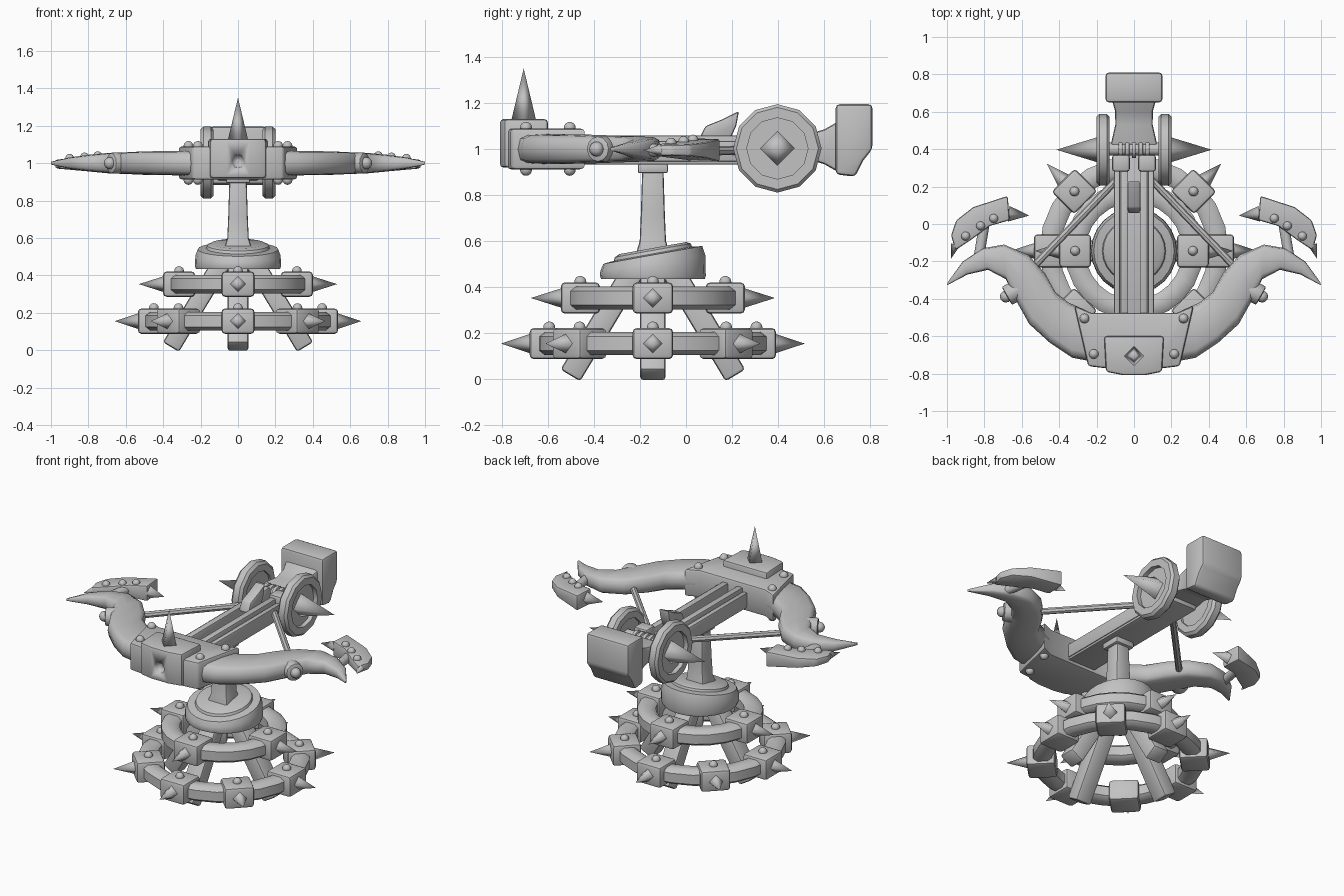
import bpy, bmesh, math
from mathutils import Vector, Matrix

cube = bpy.data.objects.get("Cube")
if cube:
    bpy.data.objects.remove(cube)

GREY = (0.54, 0.54, 0.54, 1)
mat = bpy.data.materials.new("plain grey")
mat.use_nodes = True
mat.diffuse_color = GREY
mat.node_tree.nodes["Principled BSDF"].inputs["Base Color"].default_value = GREY
CY = -0.144  # centre line of the stand


def finish(name, bm, bevel=0, mirror=False, smooth=35):
    bmesh.ops.recalc_face_normals(bm, faces=bm.faces)
    if bevel:
        sharp = [e for e in bm.edges if len(e.link_faces) == 2 and e.calc_face_angle() > 0.5]
        bmesh.ops.bevel(bm, geom=sharp, offset=bevel, segments=2, profile=0.5,
                        affect='EDGES', clamp_overlap=True)
    me = bpy.data.meshes.new(name)
    bm.to_mesh(me)
    bm.free()
    me.materials.append(mat)
    me.shade_smooth()
    me.set_sharp_from_angle(angle=math.radians(smooth))
    ob = bpy.data.objects.new(name, me)
    bpy.context.collection.objects.link(ob)
    if mirror:
        ob.modifiers.new("Mirror", 'MIRROR').use_mirror_merge = False
    return ob


def loft(name, rings, closed=False, **kw):
    """Skin a list of equal-length rings of points."""
    bm = bmesh.new()
    vs = [[bm.verts.new(p) for p in r] for r in rings]
    n = len(vs[0])
    for i in range(len(vs) if closed else len(vs) - 1):
        a, b = vs[i], vs[(i + 1) % len(vs)]
        for j in range(n):
            bm.faces.new((a[j], a[(j + 1) % n], b[(j + 1) % n], b[j]))
    if not closed:
        bm.faces.new(vs[0])
        bm.faces.new(vs[-1])
    return finish(name, bm, **kw)


def prism(name, pts, lo, hi, axis='z', **kw):
    place = (lambda p, t: (p[0], p[1], t)) if axis == 'z' else (lambda p, t: (t, p[0], p[1]))
    return loft(name, [[place(p, t) for p in pts] for t in (lo, hi)], **kw)


def box(name, centre, size, matrix=Matrix(), **kw):
    bm = bmesh.new()
    bmesh.ops.create_cube(bm, size=1, matrix=matrix @ Matrix.Translation(centre)
                          @ Matrix.Diagonal((*size, 1)))
    return finish(name, bm, **kw)


def rod(name, a, b, r1, r2=None, sides=12, **kw):
    a, b = Vector(a), Vector(b)
    m = Matrix.Translation((a + b) / 2) @ (b - a).to_track_quat('Z', 'Y').to_matrix().to_4x4()
    bm = bmesh.new()
    bmesh.ops.create_cone(bm, cap_ends=True, segments=sides, radius1=r1,
                          radius2=r1 if r2 is None else r2, depth=(b - a).length, matrix=m)
    return finish(name, bm, **kw)


def spike(name, base, tip, r, **kw):
    return rod(name, base, tip, r, 0, 4, smooth=100, **kw)


def ball(name, p, r=0.026, **kw):
    bm = bmesh.new()
    bmesh.ops.create_uvsphere(bm, u_segments=12, v_segments=8, radius=r,
                              matrix=Matrix.Translation(p))
    return finish(name, bm, **kw)


def circle(r, z, n=24, tilt=0):
    return [(r * math.cos(t), CY + r * math.sin(t), z + tilt * r * math.sin(t))
            for t in (2 * math.pi * k / n for k in range(n))]


# Spiked stand rings
for label, z, r, count, reach in (("lower", 0.155, 0.45, 8, 0.66), ("upper", 0.353, 0.315, 4, 0.53)):
    section = [(-.055, -.03), (-.03, -.05), (.03, -.05), (.055, -.03),
               (.055, .03), (.03, .05), (-.03, .05), (-.055, .03)]
    loft(label + "_ring", [circle(r + a, z + b) for a, b in section], closed=True, smooth=50)
    for k in range(count):
        m = Matrix.Translation((0, CY, 0)) @ Matrix.Rotation(2 * math.pi * k / count, 4, 'Z')
        box(f"{label}_ring_block", (r, 0, z), (0.17, 0.176, 0.135), m, bevel=0.018)
        spike(f"{label}_ring_spike", m @ Vector((r + 0.08, 0, z)), m @ Vector((reach, 0, z)), 0.043)
        ball(f"{label}_ring_rivet", m @ Vector((r, 0, z + 0.07)))

# Splayed legs
for k in range(4):
    m = (Matrix.Translation((0, CY, 0)) @ Matrix.Rotation(k * math.pi / 2, 4, 'Z')
         @ Matrix.Translation((0.222, 0, 0.244)) @ Matrix.Rotation(math.radians(-31), 4, 'Y'))
    box("leg", (0, 0, 0), (0.1, 0.112, 0.53), m, bevel=0.015)

# Tilted turntable and post
loft("turntable", [circle(0.225, 0.435), circle(0.23, 0.45), circle(0.228, 0.505, tilt=.15),
                   circle(0.215, 0.54, tilt=.18), circle(0.17, 0.545, tilt=.18),
                   circle(0.165, 0.56, tilt=.18), circle(0.145, 0.57, tilt=.18)])


def square(h, z):
    return [(sx * h, CY + sy * h, z) for sx, sy in ((-1, -1), (1, -1), (1, 1), (-1, 1))]


loft("post", [square(.075, .54), square(.057, .6), square(.052, .72), square(.046, .92)], bevel=0.012)
box("post_cap", (0, CY, 0.915), (0.13, 0.13, 0.04), bevel=0.008)

# Stock with paired rails
box("stock", (0, -0.03, 0.962), (0.2, 0.96, 0.06), bevel=0.008)
box("inner_rail", (0.052, -0.08, 1.01), (0.042, 0.8, 0.1), bevel=0.008, mirror=True)
box("outer_rail", (0.09, -0.08, 0.99), (0.032, 0.8, 0.09), bevel=0.008, mirror=True)

# Housing at the middle of the bow
half = [(.23, -.475), (.32, -.435), (.245, -.76), (.12, -.775)]
prism("bow_housing", half + [(-x, y) for x, y in reversed(half)], 0.912, 1.09, bevel=0.015)
half = [(.16, -.6), (.15, -.79), (.06, -.808)]
front = prism("front_box", half + [(-x, y) for x, y in reversed(half)], 0.92, 1.13, bevel=0.015)
cutter = ball("hole_cutter", (0, -0.808, 1.01), 0.036)
cutter.hide_render = True
cut = front.modifiers.new("Hole", 'BOOLEAN')
cut.operation, cut.object = 'DIFFERENCE', cutter
bpy.context.view_layer.objects.active = front
bpy.ops.object.modifier_apply(modifier="Hole")
bpy.data.objects.remove(cutter)
spike("top_spike", (0, -0.705, 1.12), (0, -0.705, 1.35), 0.055)
for x, y in ((.265, -.505), (.215, -.695)):
    for z in (0.91, 1.092):
        ball("housing_rivet", (x, y, z), mirror=True)

# Curved bow arms: front edge, back edge, half height
arm = [((.2, -.74), (.26, -.46), .066), ((.33, -.715), (.35, -.42), .065),
       ((.45, -.635), (.42, -.365), .064), ((.56, -.535), (.475, -.265), .062),
       ((.63, -.41), (.565, -.165), .058), ((.685, -.295), (.695, -.11), .055),
       ((.78, -.245), (.81, -.13), .045), ((.89, -.27), (.915, -.2), .03),
       ((1.0, -.328), (.995, -.31), .008)]
rings = []
for f, b, h in arm:
    f, b = Vector((*f, 1.0)), Vector((*b, 1.0))
    ring = []
    for k in range(12):
        t = 2 * math.pi * k / 12
        c, s = math.cos(t), math.sin(t)
        squash = lambda v: math.copysign(abs(v) ** 0.52, v)
        ring.append((f + b) / 2 + (f - b) / 2 * squash(c) + Vector((0, 0, h * squash(s))))
    rings.append(ring)
loft("bow_arm", rings, mirror=True, smooth=60)
rod("arm_boss", (.61, -.345, 1.0), (.68, -.385, 1.0), 0.057, bevel=0.01, mirror=True)
ball("arm_boss_knob", (.685, -.388, 1.0), 0.032, mirror=True)


# Curved blades carried by the arms, thinner towards the outer end
def blade_half(x):
    return 0.05 - 0.09 * (x - 0.68)


outline = [(.675, .15), (.665, .02), (.77, -.01), (.865, -.08), (.955, -.14),
           (.978, -.06), (.95, .02), (.86, .09)]
loft("blade", [[(x, y, 0.995 + s * blade_half(x)) for x, y in outline] for s in (-1, 1)],
     bevel=0.012, mirror=True)
spike("blade_inner_spike", (.67, .055, .995), (.56, .045, .995), 0.042, mirror=True)
spike("blade_outer_spike", (.955, -.11, .995), (.978, -.185, .995), 0.025, mirror=True)
rod("blade_bracket", (.83, -.18, .995), (.8, .0, .995), 0.028, mirror=True)
for x, y in ((.75, .03), (.82, -.01), (.9, -.065)):
    ball("blade_rivet", (x, y, 0.995 + blade_half(x)), 0.024, mirror=True)

# Draw rods from the arms to the stock
rod("draw_rod", (.53, -.22, 0.985), (.09, .24, 0.995), 0.02, sides=8, mirror=True)

# Side wheels with recessed faces and long hub spikes
profile = [(.13, .133), (.13, .175), (.145, .192), (.185, .192), (.2, .178), (.2, .133)]
loft("wheel_rim", [[(x, .397 + r * math.cos(k * math.pi / 6), 1.003 + r * math.sin(k * math.pi / 6))
                    for k in range(12)] for x, r in profile], closed=True, mirror=True)
rod("wheel_disc", (.145, .397, 1.003), (.172, .397, 1.003), 0.14, sides=24, mirror=True)
spike("wheel_spike", (.17, .397, 1.003), (.415, .397, 1.003), 0.075, mirror=True)

# Ribbed axle, catch blocks and trigger
rod("axle", (-.15, .4, 1.03), (.15, .4, 1.03), 0.035)
for k in range(5):
    x = (k - 2) * 0.036
    rod("axle_rib", (x - .011, .4, 1.03), (x + .011, .4, 1.03), 0.048, bevel=0.005)
box("catch_block", (.07, .325, 1.03), (.095, .09, .1), bevel=0.015, mirror=True)
prism("trigger", [(.23, 1.165), (.218, 1.1), (.19, 1.04), (.055, 1.04), (.085, 1.1), (.16, 1.13)],
      -0.035, 0.035, 'x', bevel=0.01)

# Flared neck and rear counterweight
loft("neck", [[(sx * w, y, 1.01 + sz * h) for sx, sz in ((-1, -1), (1, -1), (1, 1), (-1, 1))]
              for y, w, h in ((.42, .125, .05), (.53, .1, .055), (.6, .1, .075), (.67, .12, .115))],
     bevel=0.015)
prism("counterweight", [(.65, 1.195), (.81, 1.195), (.81, 1.0), (.77, .95), (.735, .88), (.65, .89)],
      -0.152, 0.152, 'x', bevel=0.018)
